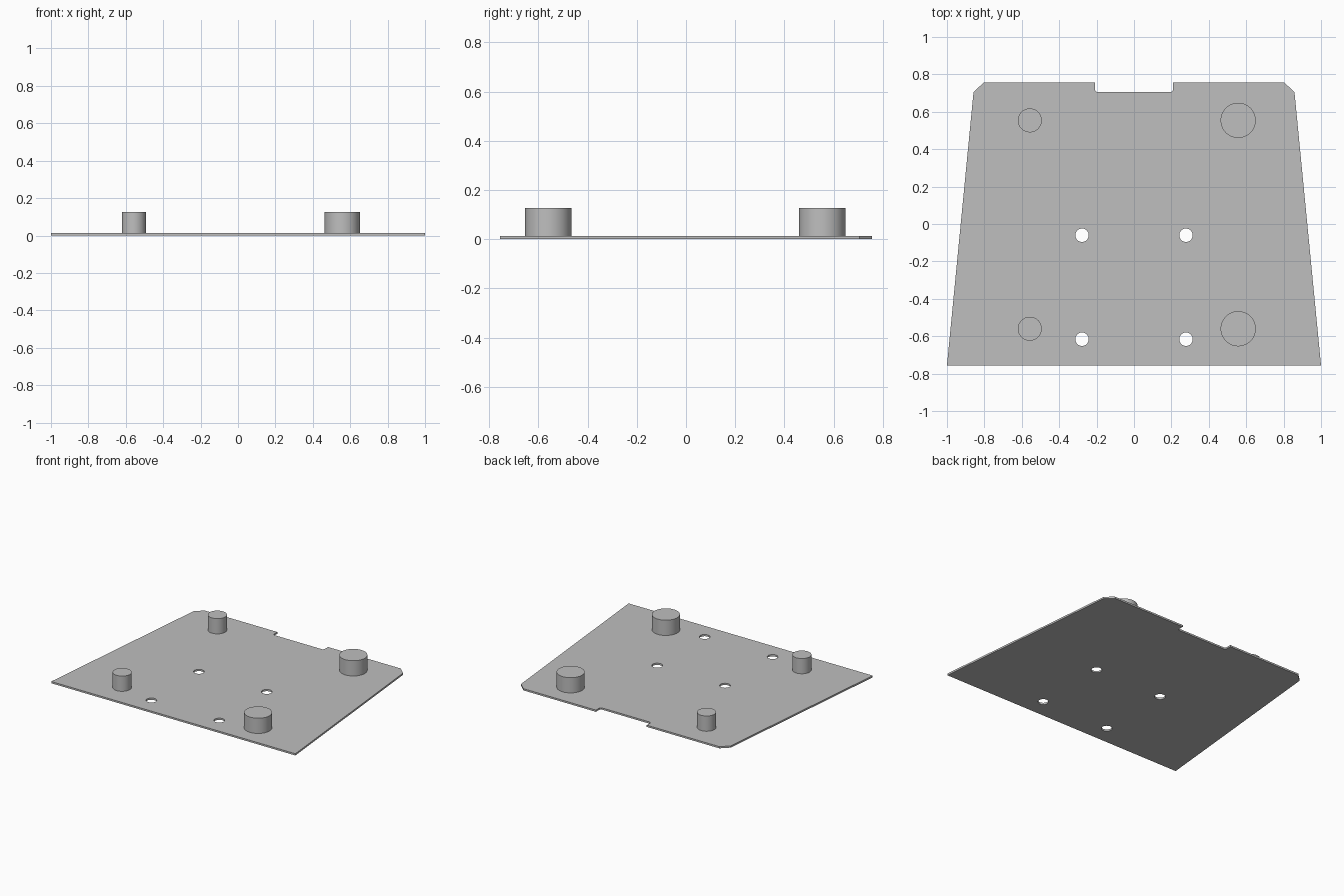
import bpy, bmesh, math
from mathutils import Vector

default = bpy.data.objects.get("Cube")
if default:
    bpy.data.objects.remove(default, do_unlink=True)

THICK = 0.013
TOP = 0.126

# Single grey metal colour
grey = bpy.data.materials.new("plain grey")
grey.use_nodes = True
colour = (0.52, 0.52, 0.52, 1)
grey.diffuse_color = colour
grey.node_tree.nodes["Principled BSDF"].inputs["Base Color"].default_value = colour


def circle(cx, cy, r, n=48):
    return [(cx + r * math.cos(math.tau * i / n), cy + r * math.sin(math.tau * i / n))
            for i in range(n)]


def extrude_loops(name, loops, z0, z1):
    """Fill an outline (with optional hole loops) and extrude it upward."""
    bm = bmesh.new()
    for loop in loops:
        verts = [bm.verts.new((x, y, z0)) for x, y in loop]
        for a, b in zip(verts, verts[1:] + verts[:1]):
            bm.edges.new((a, b))
    if len(loops) == 1:
        bm.faces.new(bm.verts[:])
    else:
        bmesh.ops.triangle_fill(bm, edges=bm.edges[:], use_beauty=True, normal=Vector((0, 0, 1)))
    ext = bmesh.ops.extrude_face_region(bm, geom=bm.faces[:], use_keep_orig=True)
    up = [g for g in ext["geom"] if isinstance(g, bmesh.types.BMVert)]
    bmesh.ops.translate(bm, verts=up, vec=(0, 0, z1 - z0))
    bmesh.ops.recalc_face_normals(bm, faces=bm.faces[:])
    mesh = bpy.data.meshes.new(name)
    bm.to_mesh(mesh)
    bm.free()
    mesh.materials.append(grey)
    obj = bpy.data.objects.new(name, mesh)
    bpy.context.collection.objects.link(obj)
    bpy.ops.object.select_all(action="DESELECT")
    obj.select_set(True)
    bpy.context.view_layer.objects.active = obj
    bpy.ops.object.shade_smooth_by_angle(angle=math.radians(30))
    return obj


# Tapered plate with clipped back corners, a back notch and four holes
half = [(1, -0.757), (0.858, 0.705), (0.803, 0.757), (0.208, 0.757),
        (0.208, 0.715), (0.198, 0.705)]
outline = half + [(-x, y) for x, y in reversed(half)]
holes = [circle(x, y, 0.036, 32) for x in (-0.278, 0.278) for y in (-0.06, -0.616)]
extrude_loops("base_plate", [outline] + holes, 0, THICK)

# Wide posts on the left, narrow posts on the right
for side, x, r in (("left", 0.557, 0.094), ("right", -0.557, 0.064)):
    for end, y in (("front", -0.56), ("back", 0.554)):
        extrude_loops(f"{end}_{side}_post", [circle(x, y, r)], THICK, TOP)
